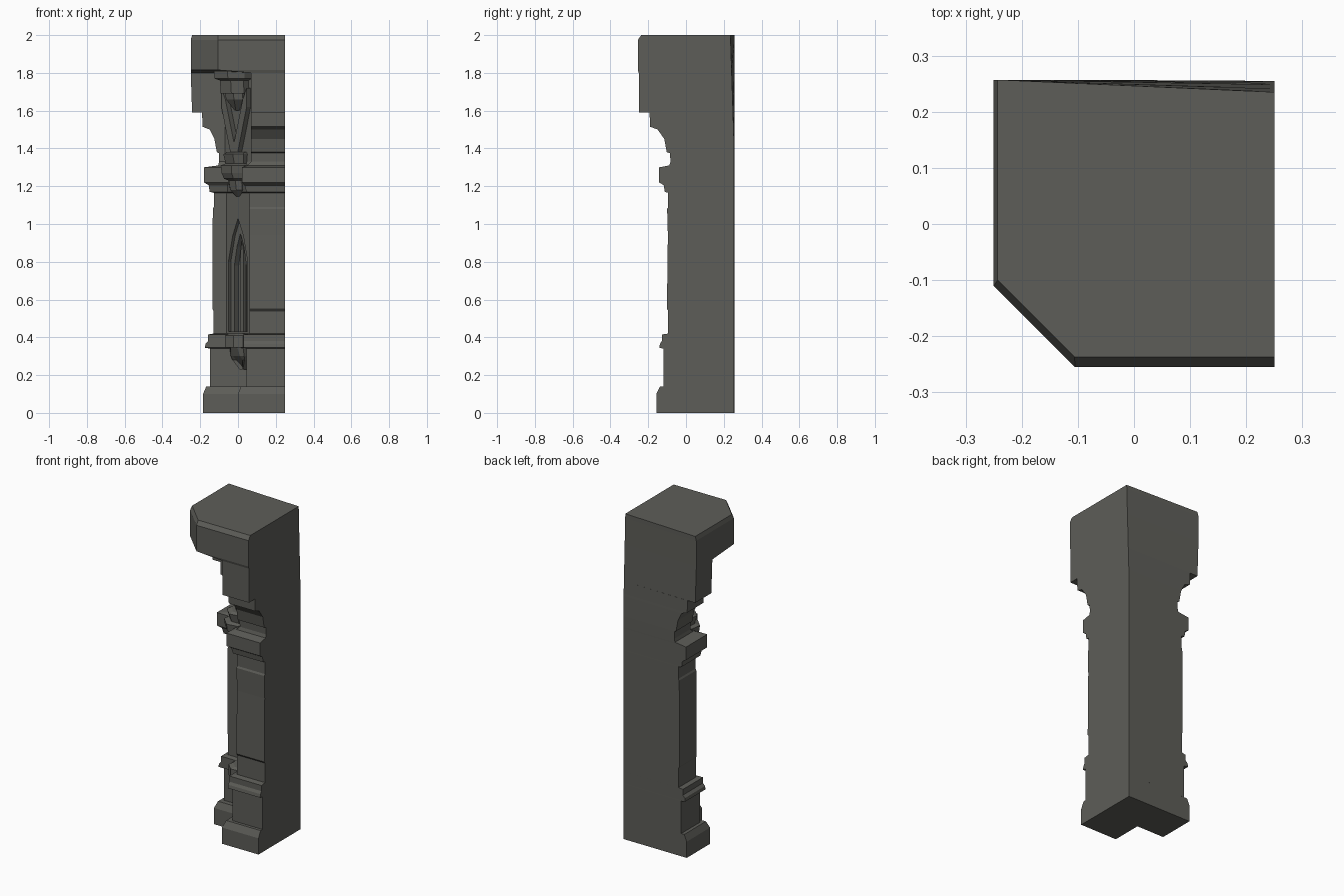
import bpy, bmesh, math

if "Cube" in bpy.data.objects:
    bpy.data.objects.remove(bpy.data.objects["Cube"])

stone = bpy.data.materials.new("dark grey stone")
stone.diffuse_color = (0.11, 0.11, 0.098, 1)
stone.use_nodes = True
stone.node_tree.nodes["Principled BSDF"].inputs["Base Color"].default_value = stone.diffuse_color
R = math.sqrt(0.5)


def make(name, rings):
    """Loft a list of equal-length vertex rings into a closed flat-shaded solid."""
    bm = bmesh.new()
    loops = [[bm.verts.new(p) for p in ring] for ring in rings]
    n = len(loops[0])
    for a, b in zip(loops, loops[1:]):
        for i in range(n):
            j = (i + 1) % n
            bm.faces.new((a[i], a[j], b[j], b[i]))
    bm.faces.new(loops[0])
    bm.faces.new(loops[-1])
    bmesh.ops.remove_doubles(bm, verts=bm.verts, dist=0.0005)
    bmesh.ops.recalc_face_normals(bm, faces=bm.faces)
    me = bpy.data.meshes.new(name)
    bm.to_mesh(me)
    bm.free()
    me.materials.append(stone)
    ob = bpy.data.objects.new(name, me)
    bpy.context.collection.objects.link(ob)
    return ob


def diag(u, v, z):
    """Point on the diagonal inner face: u along it, v outwards from it."""
    return ((u - v) * R, 0.03 - (u + v) * R, z)


# Pillar: z, left x, front y, front-arm edge x, left-arm edge y, diagonal (x + y)
BASE, PLINTH, SHAFT = (0, .03, .03), (.045, .075, .12), (.06, .09, .03)
SILL, HEAD = (.03, .06, 0), (.07, .10, .03)
levels = [
    (0, -.185, -.157, *BASE), (.10, -.185, -.157, *BASE), (.14, -.168, -.137, .015, .045, .06),
    (.14, -.147, -.118, *PLINTH), (.34, -.147, -.118, *PLINTH),
    (.345, -.175, -.142, *SILL), (.365, -.172, -.138, *SILL), (.38, -.158, -.128, *SILL),
    (.415, -.158, -.128, *SILL), (.42, -.13, -.094, *SHAFT),
    (.54, -.13, -.094, *SHAFT), (.55, -.135, -.101, *SHAFT), (.94, -.135, -.096, *SHAFT),
    (1.08, -.133, -.100, *SHAFT), (1.09, -.128, -.094, *SHAFT), (1.165, -.128, -.094, *SHAFT),
    (1.17, -.15, -.112, .045, .075, .02), (1.205, -.155, -.118, .035, .065, .01),
    (1.22, -.18, -.142, .02, .05, 0), (1.30, -.18, -.142, .02, .05, 0),
    (1.31, -.105, -.088, .05, .08, .02), (1.33, -.10, -.082, *HEAD), (1.375, -.10, -.085, *HEAD),
    (1.38, -.112, -.102, *HEAD), (1.45, -.125, -.115, *HEAD), (1.50, -.15, -.15, *HEAD),
    (1.515, -.188, -.19, *HEAD), (1.59, -.19, -.193, *HEAD), (1.59, -.243, -.25, *HEAD),
    (1.80, -.25, -.25, *HEAD), (1.815, -.25, -.255, -.105, -.11, -.36),
    (1.975, -.25, -.255, -.105, -.11, -.36), (2.0, -.243, -.237, -.106, -.10, -.343)]


def section(z, L, F, ax, ay, s):
    back = .255 - .02 * max(0, (z - 1.4) / .6)
    return [(x, y, z) for x, y in ((.25, back), (L, .257), (L, ay), (s - ay, ay),
                                   (ax, s - ax), (ax, F), (.25, F))]


pillar = make("corner_pillar", [section(*l) for l in levels])


# Stepped pointed niche cut into the diagonal face
def lancet(w, z0, spring, top):
    side = [(w, z0), (w, spring), (w * .55, spring + (top - spring) * .6)]
    return side + [(0, top)] + [(-u, z) for u, z in reversed(side)]


def slab(name, outline, v0, v1):
    return make(name, [[diag(u, v, z) for u, z in outline] for v in (v0, v1)])


for name, outline, depth in (("niche_cutter", lancet(.072, .43, .80, 1.03), .018),
                             ("inner_niche_cutter", lancet(.045, .43, .78, .95), .05)):
    cutter = slab(name, outline, -depth, .06)
    cutter.hide_render = True
    cutter.hide_set(True)
    mod = pillar.modifiers.new(name, 'BOOLEAN')
    mod.operation, mod.solver, mod.object = 'DIFFERENCE', 'EXACT', cutter
# Bake the cuts, then drop the cutters
bpy.context.view_layer.update()
baked = bpy.data.meshes.new_from_object(pillar.evaluated_get(bpy.context.evaluated_depsgraph_get()))
pillar.modifiers.clear()
pillar.data = baked
for ob in [o for o in bpy.data.objects if o.name.endswith("cutter")]:
    bpy.data.objects.remove(ob)

# Slim mullion standing in the niche
slab("niche_mullion", [(-.01, .42), (.01, .42), (.01, .86), (0, .92), (-.01, .86)], -.06, -.03)


# Half-octagonal mouldings on the diagonal: z, half width, projection
def moulding(name, profile):
    make(name, [[diag(u, v, z) for u, v in ((-w, -.08), (-w, d * .4), (-w * .5, d),
                                            (w * .5, d), (w, d * .4), (w, -.08))]
                for z, w, d in profile])


moulding("niche_sill", [(.23, .012, -.06), (.28, .045, -.01), (.30, .05, .01), (.345, .05, .03),
                        (.345, .065, .065), (.41, .065, .065), (.42, .06, .04)])
moulding("middle_capital", [(1.145, .01, .005), (1.18, .045, .035), (1.23, .05, .045),
                            (1.24, .07, .07), (1.27, .075, .085), (1.31, .08, .09),
                            (1.32, .065, .06), (1.37, .07, .075), (1.38, .065, .05)])
moulding("upper_bracket", [(1.60, .008, .02), (1.66, .06, .06), (1.69, .06, .065),
                           (1.69, .08, .09), (1.76, .08, .095), (1.77, .10, .126),
                           (1.83, .10, .13)])

# Crossed ribs forming a V below the bracket
for side in (-1, 1):
    slab("left_rib" if side < 0 else "right_rib",
         [(0, 1.37), (side * .025, 1.37), (side * .095, 1.62), (side * .095, 1.72),
          (side * .065, 1.66), (0, 1.43)], -.02, .03)
